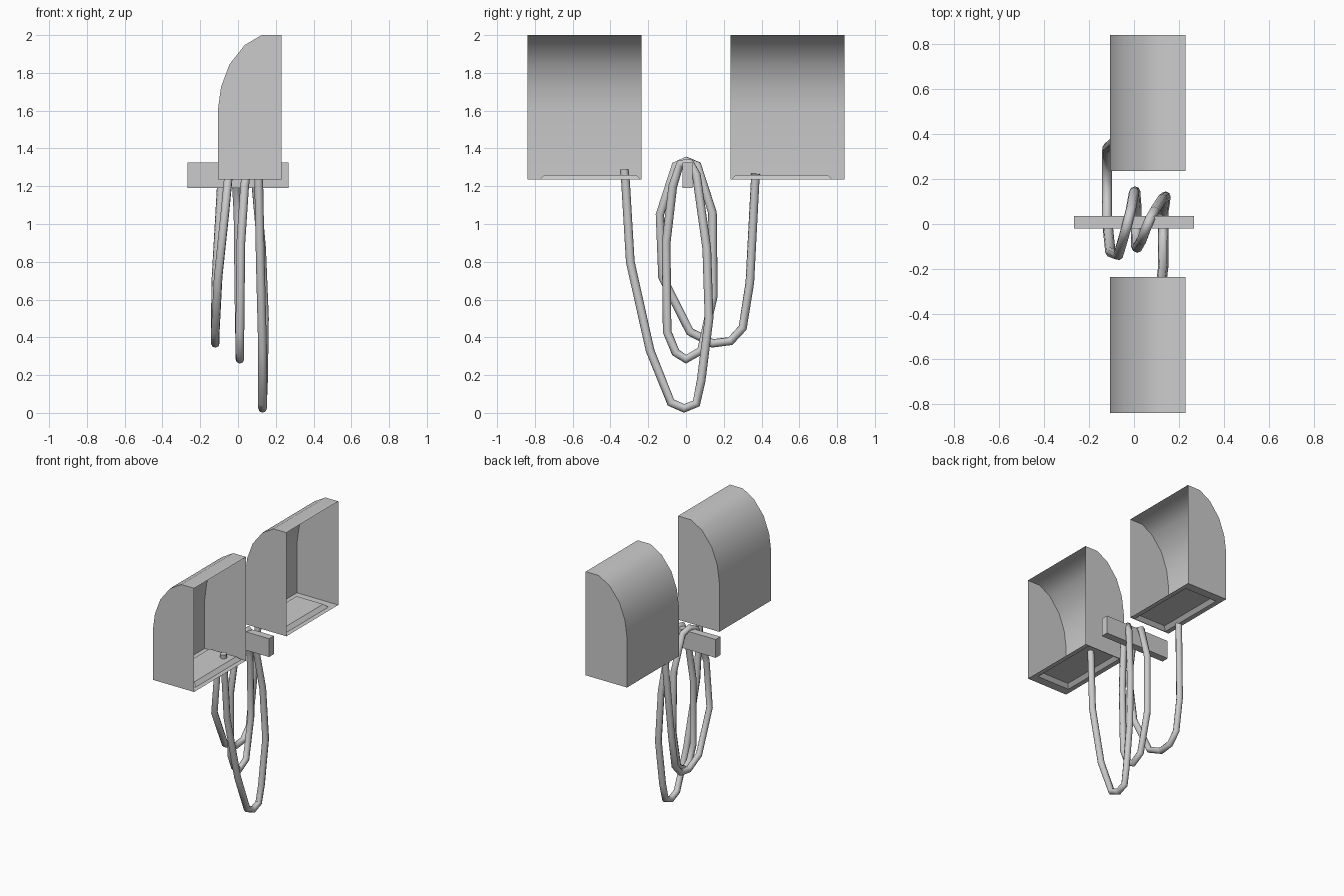
import bpy, bmesh, math
from mathutils import Vector

cube = bpy.data.objects.get("Cube")
if cube:
    bpy.data.objects.remove(cube, do_unlink=True)

grey = bpy.data.materials.new("plain grey")
grey.use_nodes = True
COLOUR = (0.6, 0.6, 0.6, 1)
grey.diffuse_color = COLOUR
grey.node_tree.nodes["Principled BSDF"].inputs["Base Color"].default_value = COLOUR


def add_object(name, bm):
    mesh = bpy.data.meshes.new(name)
    bm.to_mesh(mesh)
    bm.free()
    mesh.materials.append(grey)
    obj = bpy.data.objects.new(name, mesh)
    bpy.context.collection.objects.link(obj)
    return obj


def smooth(obj, angle):
    bpy.ops.object.select_all(action='DESELECT')
    obj.select_set(True)
    bpy.context.view_layer.objects.active = obj
    bpy.ops.object.shade_smooth_by_angle(angle=math.radians(angle))


# Hood: thin shell with a curved back, open towards +x
BACK, FRONT, FLOOR, TOP = -0.107, 0.23, 1.235, 2.0
PROFILE = [(FRONT, FLOOR), (BACK, FLOOR), (BACK, 1.6), (-0.09, 1.725),
           (-0.045, 1.845), (0.035, 1.947), (0.125, TOP), (FRONT, TOP)]


def hood(name, side):
    bm = bmesh.new()
    near, far = [[bm.verts.new((x, side * y, z)) for x, z in PROFILE]
                 for y in (0.235, 0.84)]
    bm.faces.new(near)
    bm.faces.new(far[::-1])
    for i in range(1, len(PROFILE) - 1):
        bm.faces.new((near[i], near[i + 1], far[i + 1], far[i]))

    # Floor with a shallow raised panel
    def rect(x0, x1, y0, y1, z):
        return [bm.verts.new((x, side * y, z))
                for x, y in ((x0, y0), (x1, y0), (x1, y1), (x0, y1))]
    loops = [[near[1], near[0], far[0], far[1]],
             rect(BACK + 0.035, FRONT - 0.035, 0.24, 0.775, FLOOR),
             rect(BACK + 0.06, FRONT - 0.06, 0.265, 0.75, FLOOR + 0.025)]
    for a, b in zip(loops, loops[1:]):
        for i in range(4):
            j = (i + 1) % 4
            bm.faces.new((a[i], a[j], b[j], b[i]))
    bm.faces.new(loops[-1])
    bmesh.ops.recalc_face_normals(bm, faces=bm.faces)
    smooth(add_object(name, bm), 40)


hood("front_hood", -1)
hood("back_hood", 1)

# Bar that carries the cable
bm = bmesh.new()
bmesh.ops.create_cube(bm, size=1)
for v in bm.verts:
    v.co = Vector((v.co.x * 0.535, v.co.y * 0.055 + 0.008, v.co.z * 0.135 + 1.257))
add_object("support_bar", bm)

# Cable: hangs from the front hood, loops over the bar twice, rises to the back hood
PATH = [(.11, -.327, 1.29), (.11, -.32, 1.22), (.118, -.295, .8), (.13, -.19, .33),
        (.13, -.08, .055), (.13, -.01, .024), (.13, .055, .05), (.135, .08, .17),
        (.14, .122, .5), (.125, .11, .87), (.09, .055, 1.26), (.07, .02, 1.325),
        (.05, -.03, 1.32), (.035, -.07, 1.2), (.015, -.105, .9), (.01, -.1, .43),
        (.01, -.055, .32), (.01, 0, .284), (.01, .08, .33), (.005, .145, .62),
        (0, .14, 1.06), (-.015, .06, 1.31), (-.03, 0, 1.335), (-.045, -.055, 1.31),
        (-.07, -.138, 1.05), (-.105, -.125, .72), (-.12, .02, .43), (-.12, .14, .368),
        (-.12, .235, .38), (-.12, .3, .45), (-.118, .338, .69), (-.085, .368, 1.265)]
curve = bpy.data.curves.new("cable_path", 'CURVE')
curve.dimensions = '3D'
curve.bevel_depth = 0.023
curve.bevel_resolution = 2
curve.use_fill_caps = True
spline = curve.splines.new('POLY')
spline.points.add(len(PATH) - 1)
for point, co in zip(spline.points, PATH):
    point.co = (*co, 1)
helper = bpy.data.objects.new("cable_helper", curve)
bpy.context.collection.objects.link(helper)
bpy.context.view_layer.update()
bm = bmesh.new()
bm.from_mesh(helper.to_mesh())
helper.to_mesh_clear()
bpy.data.objects.remove(helper, do_unlink=True)
smooth(add_object("cable", bm), 50)
